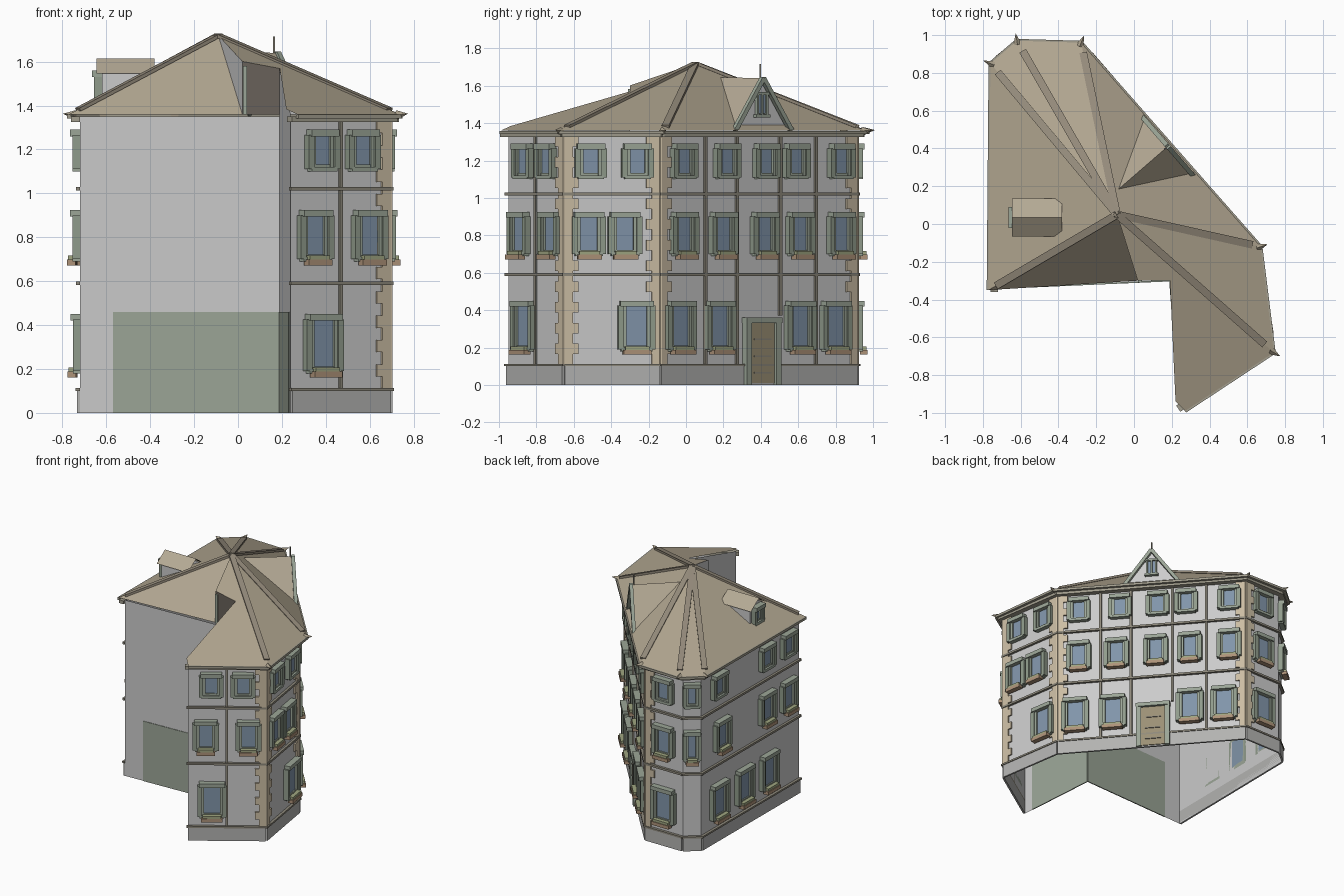
import bpy, bmesh
from mathutils import Vector, Matrix

if "Cube" in bpy.data.objects:
    bpy.data.objects.remove(bpy.data.objects["Cube"])

COL = {"walls": (.62, .62, .60), "base": (.45, .45, .44), "roof": (.44, .38, .28),
       "ridge_caps": (.30, .26, .20), "quoins": (.60, .51, .37), "trim": (.27, .25, .20),
       "cornice": (.36, .34, .27), "shutters": (.28, .33, .26), "window_frames": (.33, .38, .31),
       "glass": (.22, .30, .40), "flower_boxes": (.42, .29, .19), "flowers": (.35, .38, .22),
       "door": (.33, .28, .18), "green_panels": (.33, .38, .31), "attic_gap": (.14, .12, .10),
       "dormer_roofs": (.46, .40, .30), "corner_finials": (.40, .35, .26)}
PARTS = {}


def part(name):
    return PARTS.setdefault(name, bmesh.new())


def poly(name, *pts):
    bm = part(name)
    bm.faces.new([bm.verts.new(p) for p in pts])


def bar(name, p, q, w, h):
    p, q = Vector(p), Vector(q)
    d = q - p
    m = Matrix.Translation((p + q) / 2) @ d.to_track_quat('X', 'Z').to_matrix().to_4x4()
    bmesh.ops.create_cube(part(name), size=1, matrix=m @ Matrix.Diagonal((d.length, w, h, 1)))


class Facade:
    """Wall frame: u along the wall, n outward, z up."""
    def __init__(self, a, b):
        self.a = Vector((*a, 0))
        d = Vector((*b, 0)) - self.a
        self.L = d.length
        self.u = d.normalized()
        self.n = Vector((self.u.y, -self.u.x, 0))

    def at(self, u, n, z):
        return self.a + self.u * u + self.n * n + Vector((0, 0, z))

    def box(self, name, u0, u1, n0, n1, z0, z1):
        m = Matrix((self.u * (u1 - u0), self.n * (n1 - n0), (0, 0, z1 - z0))).transposed().to_4x4()
        m.translation = self.at((u0 + u1) / 2, (n0 + n1) / 2, (z0 + z1) / 2)
        bmesh.ops.create_cube(part(name), size=1, matrix=m)

    def window(self, t, z0, z1, w, flowers=True, sh=.036):
        c, g = t * self.L, w / 2
        self.box("glass", c - g, c + g, 0, .012, z0, z1)
        self.box("window_frames", c - g, c + g, 0, .02, z0, z0 + .012)
        for s in (-1, 1):
            lo, hi = sorted((c + s * (g - .01), c + s * (g + .008)))
            self.box("window_frames", lo, hi, 0, .025, z0, z1)
            lo, hi = sorted((c + s * (g + .006), c + s * (g + sh)))
            self.box("shutters", lo, hi, 0, .035, z0 - .01, z1 + .005)
        self.box("window_frames", c - g - .025, c + g + .025, 0, .045, z1, z1 + .03)
        self.box("window_frames", c - g - .02, c + g + .02, 0, .035, z0 - .02, z0)
        if flowers:
            self.box("flower_boxes", c - g - .01, c + g + .01, .02, .06, z0 - .038, z0 - .012)
            self.box("flowers", c - g, c + g, .025, .055, z0 - .012, z0 + .006)

    def quoins(self, end):
        n, z0, z1 = 22, .11, 1.33
        h = (z1 - z0) / n
        for i in range(n):
            w = .075 if i % 2 else .045
            u0, u1 = (self.L - w, self.L + .01) if end else (-.01, w)
            self.box("quoins", u0, u1, 0, .012, z0 + i * h, z0 + (i + 1) * h)


# Footprint, counter-clockwise from the front tip
P = [(.24, -.95), (.69, -.65), (.61, -.14), (-.30, .91), (-.61, .91), (-.71, .83), (-.72, -.34), (.19, -.30)]
F = [Facade(P[i], P[(i + 1) % 8]) for i in range(8)]
AB, BC, CD, DE, EF, FG, GH, HA = F

# Hollow wall shell, open at the bottom
for i, f in enumerate(F):
    z = (1.35, 1.35)
    if f is HA:
        z = (1.56, 1.36)
    poly("walls", f.at(0, 0, 0), f.at(f.L, 0, 0), f.at(f.L, 0, z[1]), f.at(0, 0, z[0]))

# Base, string courses, cornice
for f in F[:6]:
    f.box("base", 0, f.L, 0, .014, 0, .105)
    f.box("trim", -.01, f.L + .01, 0, .02, .10, .113)
    for z in (.59, 1.02):
        f.box("trim", -.01, f.L + .01, 0, .018, z - .008, z + .008)
    f.box("cornice", -.02, f.L + .02, 0, .04, 1.325, 1.35)

# Vertical timber strips
for y in (.10, .27, .50, .69):
    u = (y + .14) / 1.05 * CD.L
    CD.box("trim", u - .009, u + .009, 0, .012, .37 if y == .5 else .11, 1.33)
AB.box("trim", AB.L / 2 - .008, AB.L / 2 + .008, 0, .012, .11, 1.33)

# Corner stones
for f, e in ((AB, 1), (BC, 0), (BC, 1), (CD, 0), (CD, 1), (DE, 0)):
    f.quoins(e)

# Windows: positions along each wall for bottom, middle and top floor
cd = lambda ys: [(y + .14) / 1.05 for y in ys]
rows = [(AB, [.31], [.23, .78], [.30, .71]),
        (BC, [.75], [.25, .63], [.27, .76]),
        (CD, cd([-.04, .17, .60, .79]), cd([-.02, .19, .41, .60, .82]), cd([-.02, .21, .42, .58, .82])),
        (DE, [.5], [.5], [.5]),
        (FG, [.17, .43, .68], [.20, .66, .88], [.17, .66, .88])]
for f, low, mid, top in rows:
    for t in low:
        f.window(t, .20, .42, .13)
    for t in mid:
        f.window(t, .71, .895, .11)
    for t in top:
        f.window(t, 1.12, 1.26, .10, False)
EF.window(.5, .71, .895, .07, sh=.03)
EF.window(.5, 1.12, 1.26, .07, False, .03)

# Door
u = cd([.395])[0] * CD.L
CD.box("door", u - .09, u + .09, 0, .02, .01, .33)
for z in (.06, .15, .24):
    CD.box("trim", u - .06, u + .06, 0, .026, z, z + .008)
for s in (-1, 1):
    CD.box("window_frames", u + s * .105 - .018, u + s * .105 + .018, 0, .035, 0, .34)
CD.box("window_frames", u - .125, u + .125, 0, .04, .33, .36)

# Green panels on the party walls
GH.box("green_panels", .15, GH.L, -.004, .004, 0, .46)
HA.box("green_panels", 0, HA.L * .88, -.004, .004, 0, .46)

# Main roof: planes rising from the eaves to one peak
apex = Vector((-.09, .05, 1.72))
E = [Vector((x, y, 1.36)) for x, y in [(.27, -.99), (.74, -.68), (.67, -.12), (-.28, .96), (-.62, .97), (-.76, .85), (-.77, -.35)]]
onAB = lambda x, y: Vector((x, y, 1.36 + .338 * (.974 - .555 * x + .832 * y)))
K, H, T = onAB(.02, -.30), onAB(.19, -.30), onAB(.22, -.94)
Klow, Hlow = Vector((.02, -.30, 1.36)), Vector((.19, -.30, 1.36))
poly("roof", apex, K, H, T, E[0], E[1])
for i in range(1, 6):
    poly("roof", apex, E[i], E[i + 1])
poly("roof", apex, E[6], Klow)
poly("walls", apex, Klow, K)
poly("attic_gap", Klow, Hlow, H, K)
bar("window_frames", Klow + Vector((.012, 0, 0)), K + Vector((.012, 0, -.02)), .02, .02)

# Eave edge, hip caps, corner finials
for i in range(6):
    bar("cornice", E[i] - Vector((0, 0, .01)), E[i + 1] - Vector((0, 0, .01)), .02, .018)
    a, b = [Vector((*P[j], 1.345)) for j in (i, i + 1)]
    poly("cornice", a, b, E[i + 1] - Vector((0, 0, .015)), E[i] - Vector((0, 0, .015)))
for i in range(1, 7):
    bar("ridge_caps", E[i].lerp(apex, .06), apex, .04, .016)
for i in range(1, 6):
    d = (E[i] - Vector((*P[i], 1.36))).normalized()
    q = (d + Vector((0, 0, .1))).to_track_quat('Z', 'Y').to_matrix().to_4x4()
    bmesh.ops.create_cone(part("corner_finials"), cap_ends=True, segments=4, radius1=.022, radius2=0,
                          depth=.06, matrix=Matrix.Translation(E[i] + d * .01) @ q)

# Triangular dormer over the door
c = (Vector((.155, .39, 0)) - CD.a).dot(CD.u)
l, r, top = CD.at(c - .2, .015, 1.36), CD.at(c + .2, .015, 1.36), CD.at(c, .015, 1.64)
back = CD.at(c, -.31, 1.645)
poly("walls", l, r, top)
out = CD.n * .02
for s in (l, r):
    poly("dormer_roofs", s + out, top + out, back)
    bar("window_frames", s + out, top + out, .025, .025)
Facade.box(CD, "glass", c - .03, c + .03, .01, .025, 1.45, 1.55)
for s in (-.033, 0, .033):
    CD.box("window_frames", c + s - .006, c + s + .006, .01, .035, 1.44, 1.56)
CD.box("window_frames", c - .045, c + .045, .01, .04, 1.55, 1.565)
CD.box("window_frames", c - .05, c + .05, .01, .04, 1.43, 1.445)
bar("trim", top, top + Vector((0, 0, .075)), .008, .008)

# Gabled dormer on the left slope
g = [(-.04, 1.38), (.11, 1.38), (.11, 1.555), (.035, 1.60), (-.04, 1.555)]
poly("walls", *[(-.62, y, z) for y, z in g])
for y in (-.04, .11):
    poly("walls", (-.62, y, 1.38), (-.38, y, 1.5), (-.38, y, 1.555), (-.62, y, 1.555))
for y in (-.065, .135):
    poly("dormer_roofs", (-.645, .035, 1.615), (-.38, .035, 1.615), (-.38, y, 1.545), (-.645, y, 1.545))
D = Facade((-.62, .11), (-.62, -.04))
D.window(.5, 1.44, 1.53, .06, False, .025)

# Turn each part into an object
for name, bm in PARTS.items():
    bmesh.ops.recalc_face_normals(bm, faces=bm.faces)
    me = bpy.data.meshes.new(name)
    bm.to_mesh(me)
    bm.free()
    ob = bpy.data.objects.new(name, me)
    bpy.context.collection.objects.link(ob)
    mat = bpy.data.materials.new(name)
    mat.diffuse_color = (*COL[name], 1)
    mat.use_nodes = True
    mat.node_tree.nodes["Principled BSDF"].inputs["Base Color"].default_value = mat.diffuse_color
    me.materials.append(mat)
